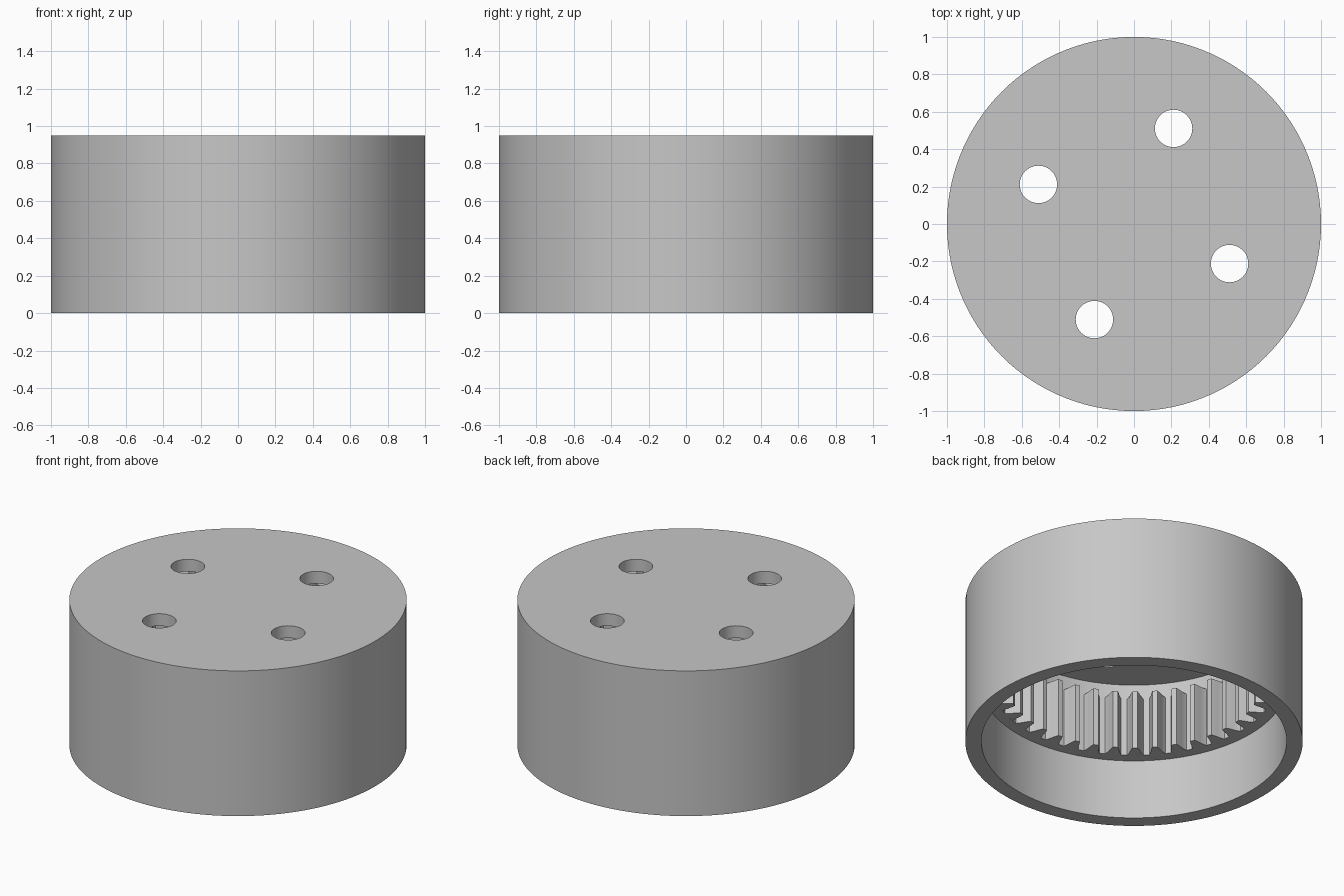
import bpy, bmesh
from math import sin, cos, pi, radians

if "Cube" in bpy.data.objects:
    bpy.data.objects.remove(bpy.data.objects["Cube"], do_unlink=True)

HEIGHT, CEILING = 0.95, 0.87
LEDGE, TOOTH_TOP = 0.39, 0.775
BORE_R, ROOT_R = 0.905, 0.838
TEETH, SEGMENTS = 40, 120

grey = bpy.data.materials.new("plain grey")
grey.use_nodes = True
colour = (0.57, 0.57, 0.57, 1)
grey.diffuse_color = colour
grey.node_tree.nodes["Principled BSDF"].inputs["Base Color"].default_value = colour


def make_object(name, bm):
    bmesh.ops.recalc_face_normals(bm, faces=bm.faces)
    mesh = bpy.data.meshes.new(name)
    bm.to_mesh(mesh)
    bm.free()
    mesh.materials.append(grey)
    obj = bpy.data.objects.new(name, mesh)
    bpy.context.collection.objects.link(obj)
    return obj


def prism(bm, outline, z0, z1):
    low = [bm.verts.new((x, y, z0)) for x, y in outline]
    high = [bm.verts.new((x, y, z1)) for x, y in outline]
    bm.faces.new(low[::-1])
    bm.faces.new(high)
    n = len(outline)
    for i in range(n):
        j = (i + 1) % n
        bm.faces.new((low[i], low[j], high[j], high[i]))


def circle(r, n, cx=0, cy=0):
    return [(cx + r * cos(2 * pi * i / n), cy + r * sin(2 * pi * i / n)) for i in range(n)]


# Housing: closed drum with a stepped bore open at the bottom
profile = [(1, HEIGHT), (1, 0), (BORE_R, 0), (BORE_R, LEDGE),
           (ROOT_R, LEDGE), (ROOT_R, CEILING)]
bm = bmesh.new()
rings = [[bm.verts.new((x, y, z)) for x, y in circle(r, SEGMENTS)] for r, z in profile]
for a, b in zip(rings, rings[1:]):
    for i in range(SEGMENTS):
        j = (i + 1) % SEGMENTS
        bm.faces.new((a[i], a[j], b[j], b[i]))
bm.faces.new(rings[0])
bm.faces.new(rings[-1])
housing = make_object("housing", bm)

# Four bolt holes through the lid
bm = bmesh.new()
for k in range(4):
    angle = radians(67.5 + 90 * k)
    prism(bm, circle(0.1, 48, 0.553 * cos(angle), 0.553 * sin(angle)), CEILING - 0.1, HEIGHT + 0.1)
cutter = make_object("hole_cutter", bm)
cutter.hide_render = True

mod = housing.modifiers.new("bolt_holes", "BOOLEAN")
mod.object = cutter
mod.operation = "DIFFERENCE"
mod.solver = "EXACT"
bpy.ops.object.select_all(action="DESELECT")
bpy.context.view_layer.objects.active = housing
housing.select_set(True)
bpy.ops.object.modifier_apply(modifier=mod.name)
bpy.data.objects.remove(cutter, do_unlink=True)

# Internal gear teeth: flank as (radius, half width in pitches)
flank = [(0.75, 0.13), (0.77, 0.19), (0.795, 0.245), (0.82, 0.3), (ROOT_R + 0.001, 0.37)]
bm = bmesh.new()
pitch = 2 * pi / TEETH
for k in range(TEETH):
    sides = [(r, -w) for r, w in flank[::-1]] + flank
    prism(bm, [(r * cos(pitch * (k + 0.5 + w)), r * sin(pitch * (k + 0.5 + w))) for r, w in sides],
          LEDGE, TOOTH_TOP)
teeth = make_object("gear_teeth", bm)

# Smooth round walls, crisp edges
teeth.select_set(True)
bpy.ops.object.shade_smooth_by_angle(angle=radians(20))
